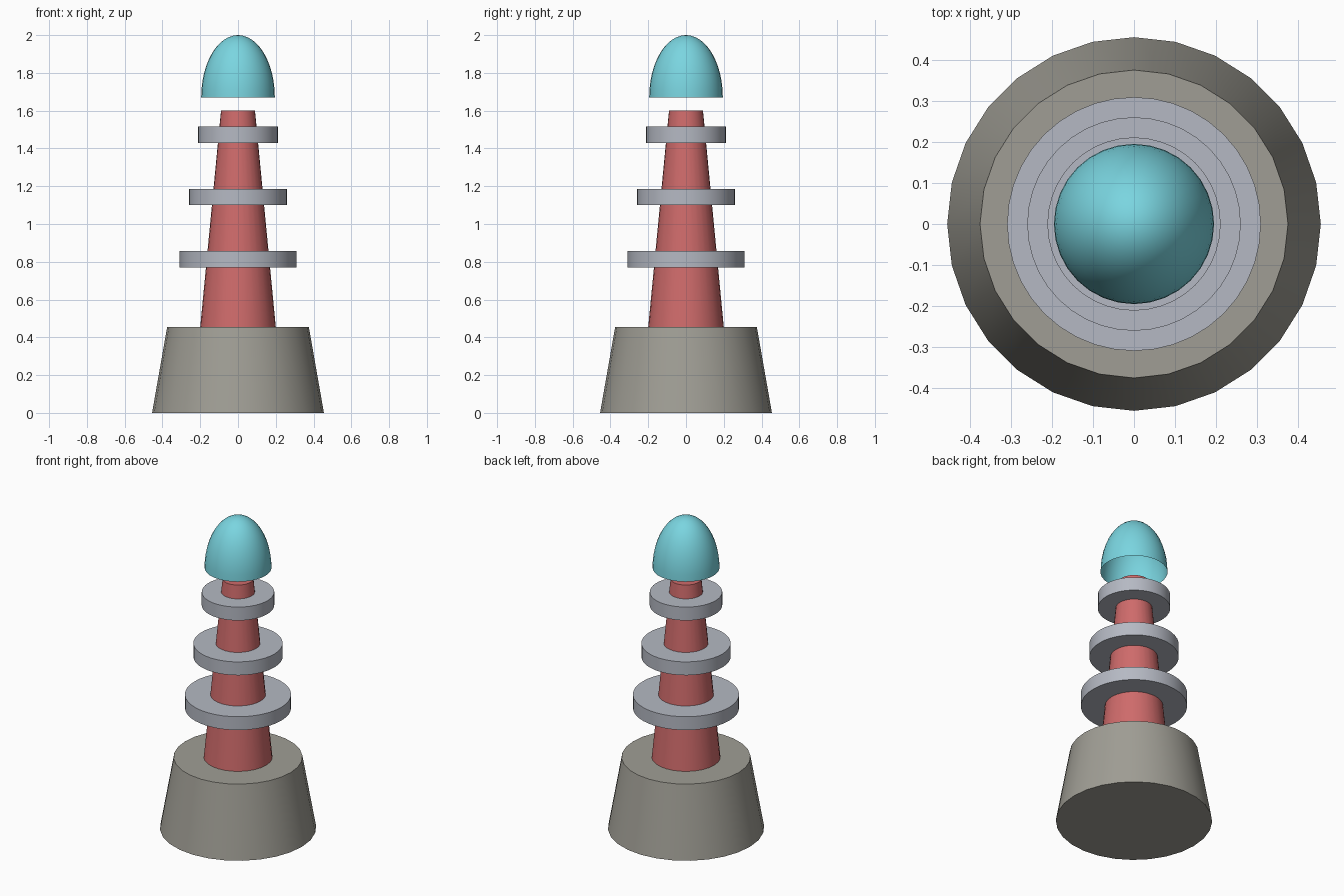
import bpy, bmesh, math
from mathutils import Matrix

if "Cube" in bpy.data.objects:
    bpy.data.objects.remove(bpy.data.objects["Cube"])


def material(name, rgb):
    m = bpy.data.materials.new(name)
    lin = [(c / 255 / 12.92) if c < 10 else ((c / 255 + 0.055) / 1.055) ** 2.4 for c in rgb]
    m.diffuse_color = (*lin, 1)
    m.use_nodes = True
    m.node_tree.nodes["Principled BSDF"].inputs["Base Color"].default_value = m.diffuse_color
    return m


STONE = material("warm grey stone", (160, 158, 149))
COPPER = material("dull red", (207, 107, 107))
METAL = material("pale grey metal", (181, 185, 195))
GLASS = material("light cyan", (122, 213, 224))


def finish(bm, name, mat):
    mesh = bpy.data.meshes.new(name)
    bm.to_mesh(mesh)
    bm.free()
    mesh.materials.append(mat)
    ob = bpy.data.objects.new(name, mesh)
    bpy.context.collection.objects.link(ob)
    bpy.ops.object.select_all(action='DESELECT')
    ob.select_set(True)
    bpy.context.view_layer.objects.active = ob
    bpy.ops.object.shade_smooth_by_angle(angle=math.radians(35))
    return ob


def frustum(name, r0, r1, z0, z1, sides, mat):
    bm = bmesh.new()
    bmesh.ops.create_cone(bm, cap_ends=True, segments=sides, radius1=r0, radius2=r1,
                          depth=z1 - z0, matrix=Matrix.Translation((0, 0, (z0 + z1) / 2)))
    return finish(bm, name, mat)


# Footing and tapered core
frustum("base", 0.455, 0.375, 0, 0.455, 28, STONE)
frustum("core", 0.2, 0.09, 0.455, 1.6, 28, COPPER)

# Three shrinking discs around the core
for i in range(3):
    r, z = 0.309 - 0.049 * i, 0.771 + 0.329 * i
    frustum(f"disc_{i + 1}", r, r, z, z + 0.086, 40, METAL)

# Floating cap: open, stretched half sphere
bm = bmesh.new()
bmesh.ops.create_uvsphere(bm, u_segments=32, v_segments=24, radius=0.195)
bmesh.ops.delete(bm, geom=[v for v in bm.verts if v.co.z < -0.001], context='VERTS')
bm.transform(Matrix.Translation((0, 0, 1.67)) @ Matrix.Diagonal((1, 1, 0.33 / 0.195, 1)))
finish(bm, "dome_cap", GLASS)
